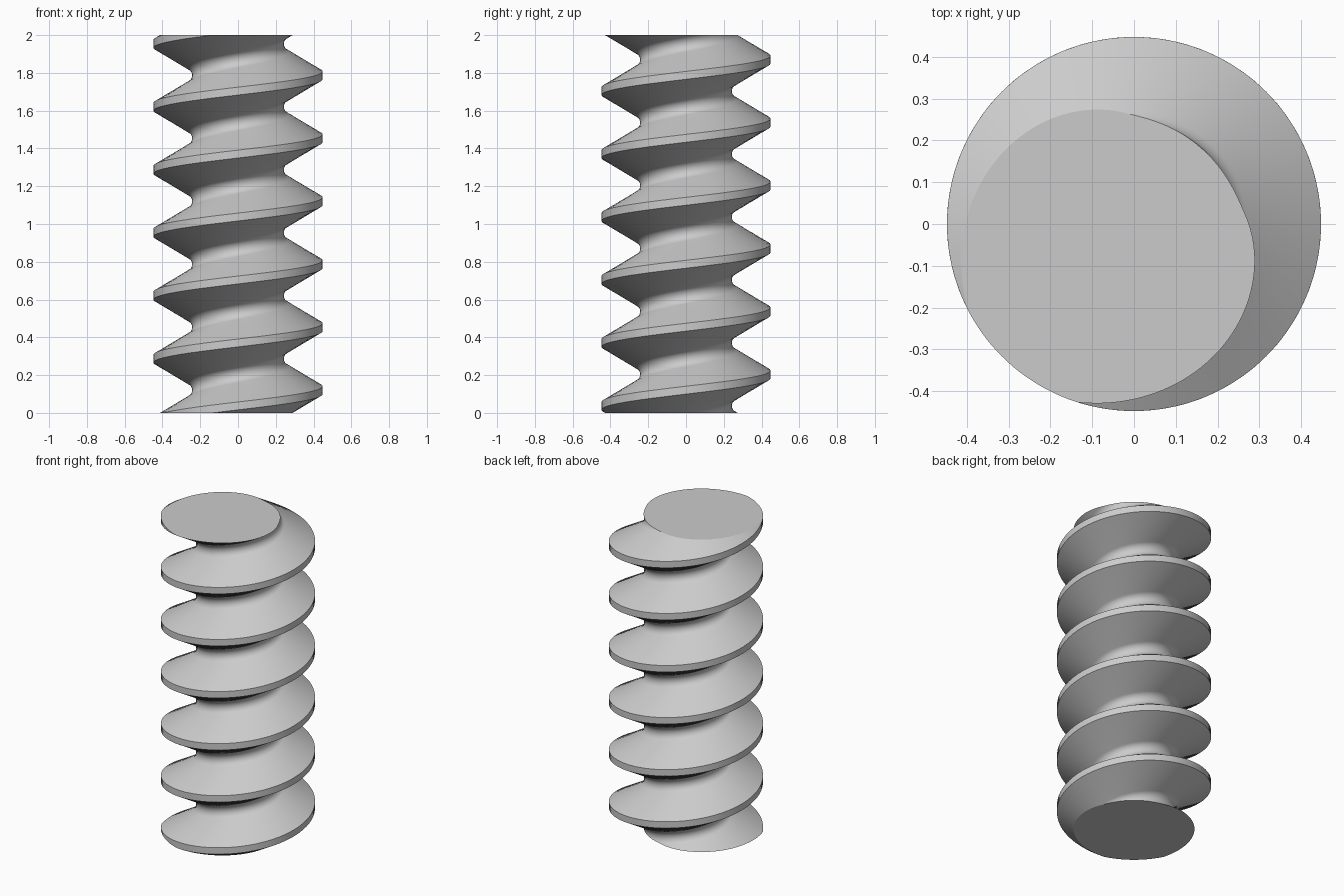
import bpy, bmesh
from math import pi, sqrt, sin, cos, tan, radians

cube = bpy.data.objects.get("Cube")
if cube:
    bpy.data.objects.remove(cube, do_unlink=True)

# Thread proportions: sixty-degree flanks, flat crest, rounded root
LENGTH, TURNS, MAJOR = 2.0, 6, 0.4475
PITCH = LENGTH / TURNS
SHARP = PITCH * sqrt(3) / 2          # height of the full sharp V
ROOT_FILLET = SHARP / 6
ROOT = MAJOR - SHARP * 17 / 24
CREST_ANGLE = radians(230)           # heading of the crest at both ends
SIDES, STEPS = 144, 72               # points per section, sections per turn


def thread_radius(axial):
    """Radius at an axial distance from the middle of the crest."""
    from_root = PITCH / 2 - axial
    if axial <= PITCH / 16:
        return MAJOR
    if from_root < PITCH / 8:
        return ROOT + ROOT_FILLET - sqrt(ROOT_FILLET ** 2 - from_root ** 2)
    return MAJOR - (axial - PITCH / 16) * tan(pi / 3)


# Cross-section radii, starting at the crest
radii = []
for i in range(SIDES):
    turn = min(i, SIDES - i) / SIDES
    radii.append(thread_radius(turn * PITCH))

# Sections stacked upward, each turned a little further
bm = bmesh.new()
rings = []
for k in range(TURNS * STEPS + 1):
    z = k * PITCH / STEPS
    twist = CREST_ANGLE + 2 * pi * k / STEPS
    ring = []
    for i, r in enumerate(radii):
        a = twist + 2 * pi * i / SIDES
        ring.append(bm.verts.new((r * cos(a), r * sin(a), z)))
    rings.append(ring)

# Thread surface
for low, high in zip(rings, rings[1:]):
    for i in range(SIDES):
        j = (i + 1) % SIDES
        bm.faces.new((low[i], low[j], high[j], high[i]))

# Flat ends
bm.faces.new(reversed(rings[0]))
bm.faces.new(rings[-1])

mesh = bpy.data.meshes.new("threaded_rod")
bm.to_mesh(mesh)
bm.free()
rod = bpy.data.objects.new("threaded_rod", mesh)
bpy.context.collection.objects.link(rod)

# Plain grey
grey = bpy.data.materials.new("light_grey")
grey.use_nodes = True
colour = (0.6, 0.6, 0.6, 1)
grey.diffuse_color = colour
grey.node_tree.nodes["Principled BSDF"].inputs["Base Color"].default_value = colour
mesh.materials.append(grey)

# Smooth flanks with crisp crest and end edges
for obj in bpy.context.selected_objects:
    obj.select_set(False)
rod.select_set(True)
bpy.context.view_layer.objects.active = rod
bpy.ops.object.shade_smooth_by_angle(angle=radians(25))
